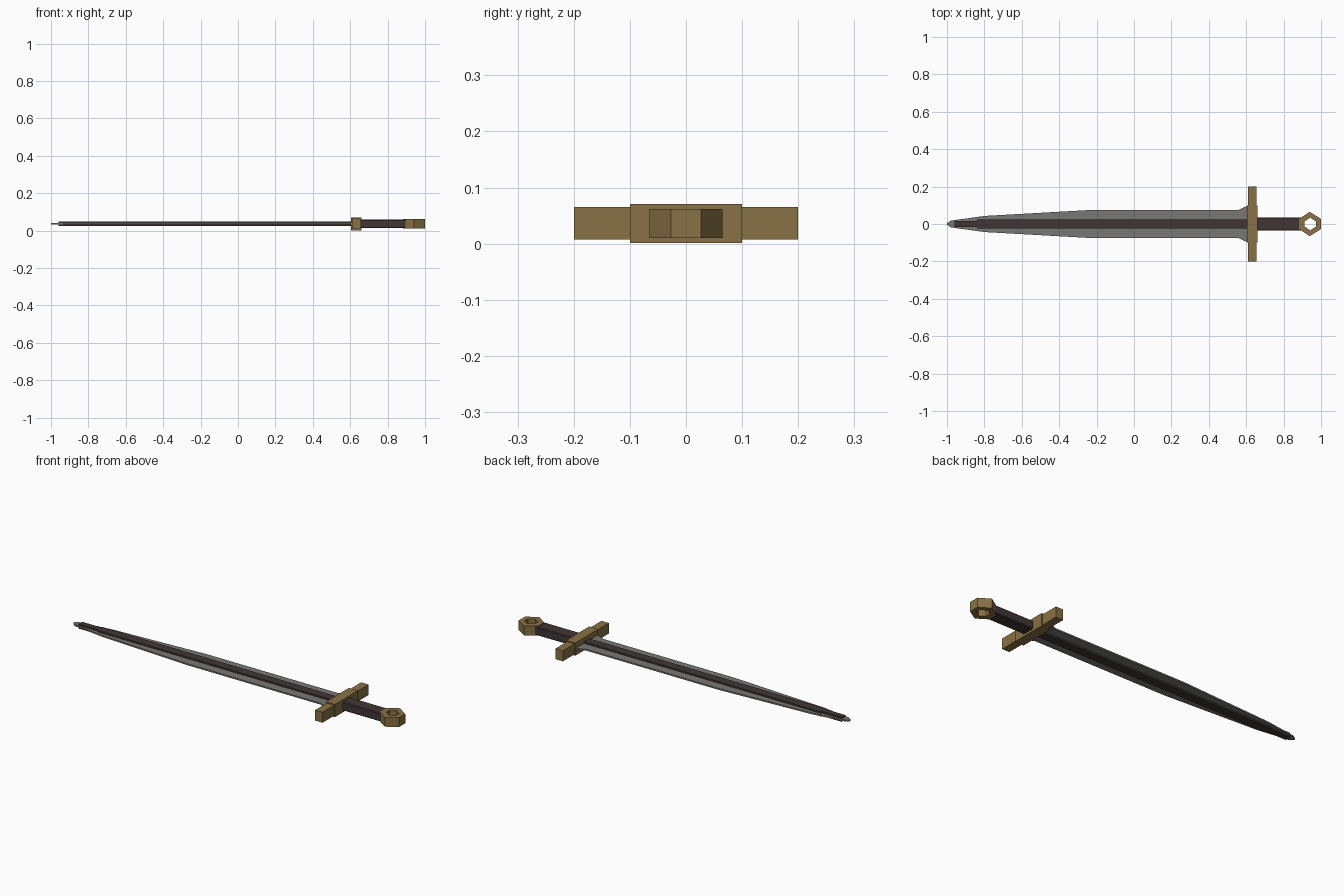
import bpy, bmesh

if "Cube" in bpy.data.objects:
    bpy.data.objects.remove(bpy.data.objects["Cube"])

ZC = 0.036  # mid height of the sword lying flat


def material(name, rgb):
    m = bpy.data.materials.new(name)
    m.diffuse_color = (*rgb, 1)
    m.use_nodes = True
    m.node_tree.nodes["Principled BSDF"].inputs["Base Color"].default_value = m.diffuse_color
    return m


BRASS = material("brass", (0.25, 0.165, 0.06))
STEEL = material("steel grey", (0.19, 0.185, 0.18))
DARK = material("dark brown", (0.053, 0.036, 0.036))


def make(name, bm, mat):
    bmesh.ops.recalc_face_normals(bm, faces=bm.faces)
    mesh = bpy.data.meshes.new(name)
    bm.to_mesh(mesh)
    bm.free()
    mesh.materials.append(mat)
    ob = bpy.data.objects.new(name, mesh)
    bpy.context.collection.objects.link(ob)
    return ob


def plate(name, half, h, mat):
    """Flat prism from a half outline (x, y), mirrored over the x axis."""
    outline = half + [(x, -y) for x, y in reversed(half) if y > 0]
    bm = bmesh.new()
    face = bm.faces.new([bm.verts.new((x, y, ZC - h)) for x, y in outline])
    ext = bmesh.ops.extrude_face_region(bm, geom=[face])
    top = [v for v in ext["geom"] if isinstance(v, bmesh.types.BMVert)]
    bmesh.ops.translate(bm, verts=top, vec=(0, 0, 2 * h))
    return make(name, bm, mat)


def box(name, x0, x1, hy, h, mat):
    return plate(name, [(x0, hy), (x1, hy)], h, mat)


# Blade with a small tip and a flared base
plate("blade", [(-1, 0.004), (-0.98, 0.018), (-0.8, 0.043), (-0.25, 0.074),
                (0.555, 0.074), (0.612, 0.1)], 0.004, STEEL)

# Raised central rib, stepping narrower near the tip
plate("blade_rib", [(-0.96, 0.016), (-0.84, 0.016), (-0.84, 0.024),
                    (0.615, 0.024)], 0.0125, DARK)

# Crossguard: thick centre block and slimmer arms
box("guard_centre", 0.605, 0.66, 0.1, 0.035, BRASS)
box("guard_arms", 0.61, 0.655, 0.2, 0.029, BRASS)

# Grip with slightly chamfered edges
grip = box("grip", 0.65, 0.905, 0.035, 0.023, DARK)
bevel = grip.modifiers.new("chamfer", "BEVEL")
bevel.width = 0.004
bevel.segments = 1

# Hexagonal ring pommel
outer = [(0.94, 0.065), (1.0, 0.027), (1.0, -0.027),
         (0.94, -0.065), (0.883, -0.027), (0.883, 0.027)]
inner = [(0.943 + (x - 0.942) * 0.52, y * 0.52) for x, y in outer]
bm = bmesh.new()
rings = [[bm.verts.new((x, y, z)) for x, y in loop]
         for loop, z in ((outer, ZC - 0.026), (outer, ZC + 0.026),
                         (inner, ZC + 0.026), (inner, ZC - 0.026))]
for k in range(4):
    a, b = rings[k], rings[(k + 1) % 4]
    for i in range(6):
        j = (i + 1) % 6
        bm.faces.new((a[i], a[j], b[j], b[i]))
make("pommel", bm, BRASS)
